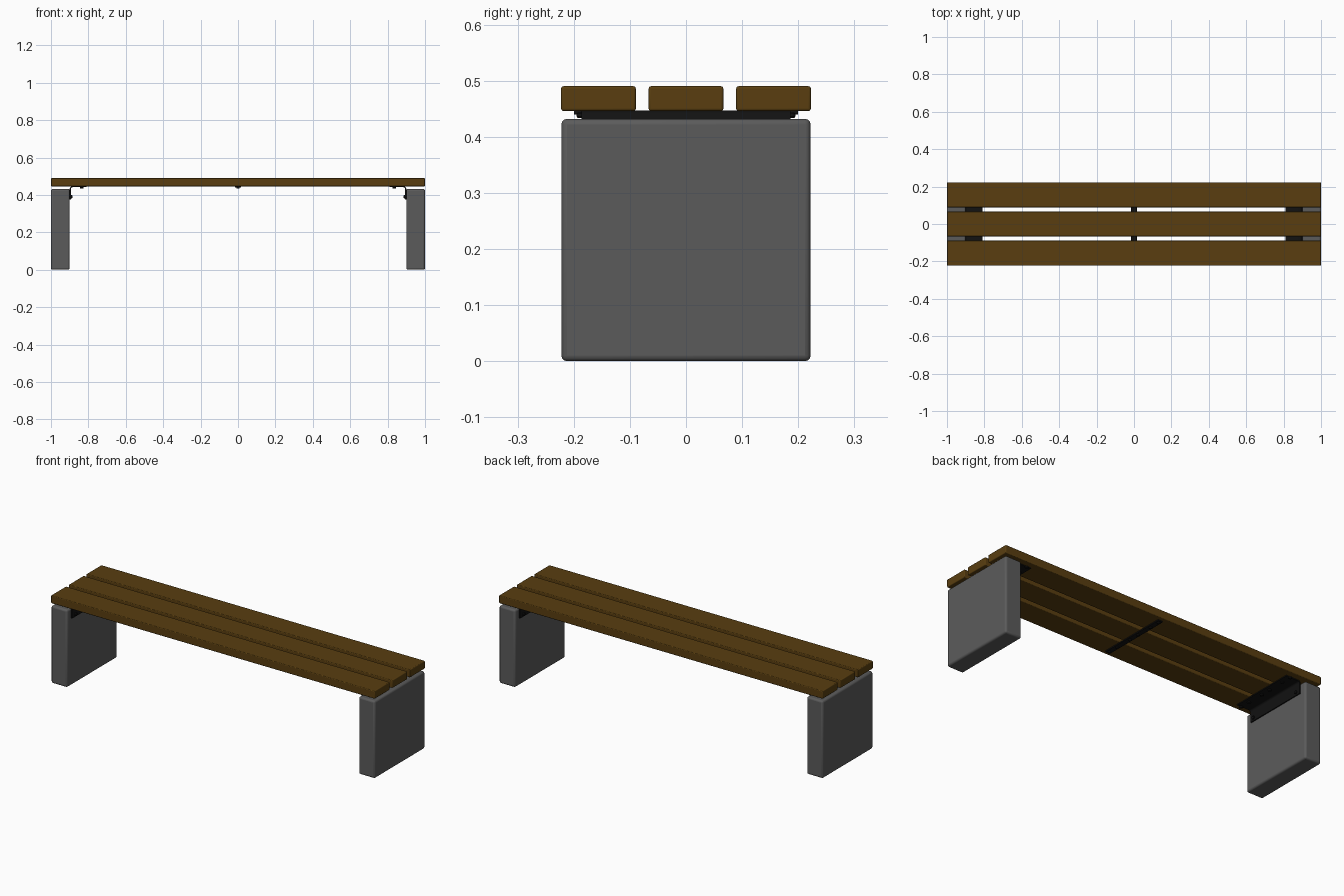
import bpy, math

if "Cube" in bpy.data.objects:
    bpy.data.objects.remove(bpy.data.objects["Cube"])

def material(name, rgb):
    m = bpy.data.materials.new(name)
    m.diffuse_color = (*rgb, 1)
    m.use_nodes = True
    m.node_tree.nodes["Principled BSDF"].inputs["Base Color"].default_value = m.diffuse_color
    return m

WOOD = material("wood", (0.10, 0.048, 0.005))
CONCRETE = material("concrete", (0.105, 0.105, 0.105))
METAL = material("black_metal", (0.006, 0.006, 0.006))

def finish(ob, name, mat, bevel=0, segments=3):
    ob.name = name
    ob.data.materials.append(mat)
    if bevel:
        mod = ob.modifiers.new("bevel", 'BEVEL')
        mod.width, mod.segments = bevel, segments
    bpy.ops.object.select_all(action='DESELECT')
    ob.select_set(True)
    bpy.context.view_layer.objects.active = ob
    bpy.ops.object.shade_smooth_by_angle(angle=math.radians(35))
    return ob

def box(name, x, y, z, mat, bevel=0):
    lo, hi = zip(x, y, z)
    bpy.ops.mesh.primitive_cube_add(size=1, location=[(a + b) / 2 for a, b in zip(lo, hi)])
    ob = bpy.context.object
    ob.scale = [b - a for a, b in zip(lo, hi)]
    bpy.ops.object.transform_apply(location=False, rotation=False, scale=True)
    return finish(ob, name, mat, bevel)

def bolt(name, loc, axis, radius=0.009, depth=0.008):
    rot = (0, math.pi / 2, 0) if axis == 'X' else (0, 0, 0)
    bpy.ops.mesh.primitive_cylinder_add(vertices=16, radius=radius, depth=depth, location=loc, rotation=rot)
    finish(bpy.context.object, name, METAL, 0.002, 2)

def bracket(name, side):
    # L-shaped folded plate with a rounded bend, extruded across the bench
    t, r, half = 0.006, 0.016, 0.186
    outer, inner = [(0, 0.375)], [(t, 0.375)]
    for i in range(7):
        a = math.pi - i * math.pi / 12
        c, s = math.cos(a), math.sin(a)
        outer.append((r + r * c, 0.447 - r + r * s))
        inner.append((r + (r - t) * c, 0.447 - r + (r - t) * s))
    outer.append((0.09, 0.447))
    inner.append((0.09, 0.447 - t))
    prof = outer + inner[::-1]
    n = len(prof)
    verts = [(side * (0.9 - px), y, pz) for y in (-half, half) for px, pz in prof]
    # the bend is split into quads, closed by end quads
    faces = [(i, (i + 1) % n, (i + 1) % n + n, i + n) for i in range(n)]
    for o in (0, n):
        faces += [(o + i, o + i + 1, o + n - 2 - i, o + n - 1 - i) for i in range(n // 2 - 1)]
    me = bpy.data.meshes.new(name)
    me.from_pydata(verts, [], faces)
    ob = bpy.data.objects.new(name, me)
    bpy.context.collection.objects.link(ob)
    bpy.context.view_layer.objects.active = ob
    ob.select_set(True)
    bpy.ops.object.mode_set(mode='EDIT')
    bpy.ops.mesh.select_all(action='SELECT')
    bpy.ops.mesh.normals_make_consistent(inside=False)
    bpy.ops.object.mode_set(mode='OBJECT')
    finish(ob, name, METAL)

# Seat slats
slat_y = (-0.156, 0, 0.156)
for label, y in zip(("front", "middle", "back"), slat_y):
    box(label + "_slat", (-1, 1), (y - 0.0665, y + 0.0665), (0.446, 0.49), WOOD, 0.004)

# Block legs with their brackets and bolts
for label, s in (("left", -1), ("right", 1)):
    box(label + "_leg", sorted((s * 1.0, s * 0.9)), (-0.222, 0.222), (0, 0.432), CONCRETE, 0.01)
    bracket(label + "_bracket", s)
    for y in (-0.16, 0.16):
        bolt(label + "_leg_bolt", (s * 0.89, y, 0.39), 'X')
    for y in slat_y:
        for dy in (-0.03, 0.03):
            bolt(label + "_slat_bolt", (s * 0.835, y + dy, 0.439), 'Z')

# Centre strap tying the slats together underneath
box("centre_strap", (-0.015, 0.015), (-0.2, 0.2), (0.44, 0.447), METAL, 0.001)
for y in slat_y:
    for dy in (-0.03, 0.03):
        bolt("strap_bolt", (0, y + dy, 0.437), 'Z', 0.008)
